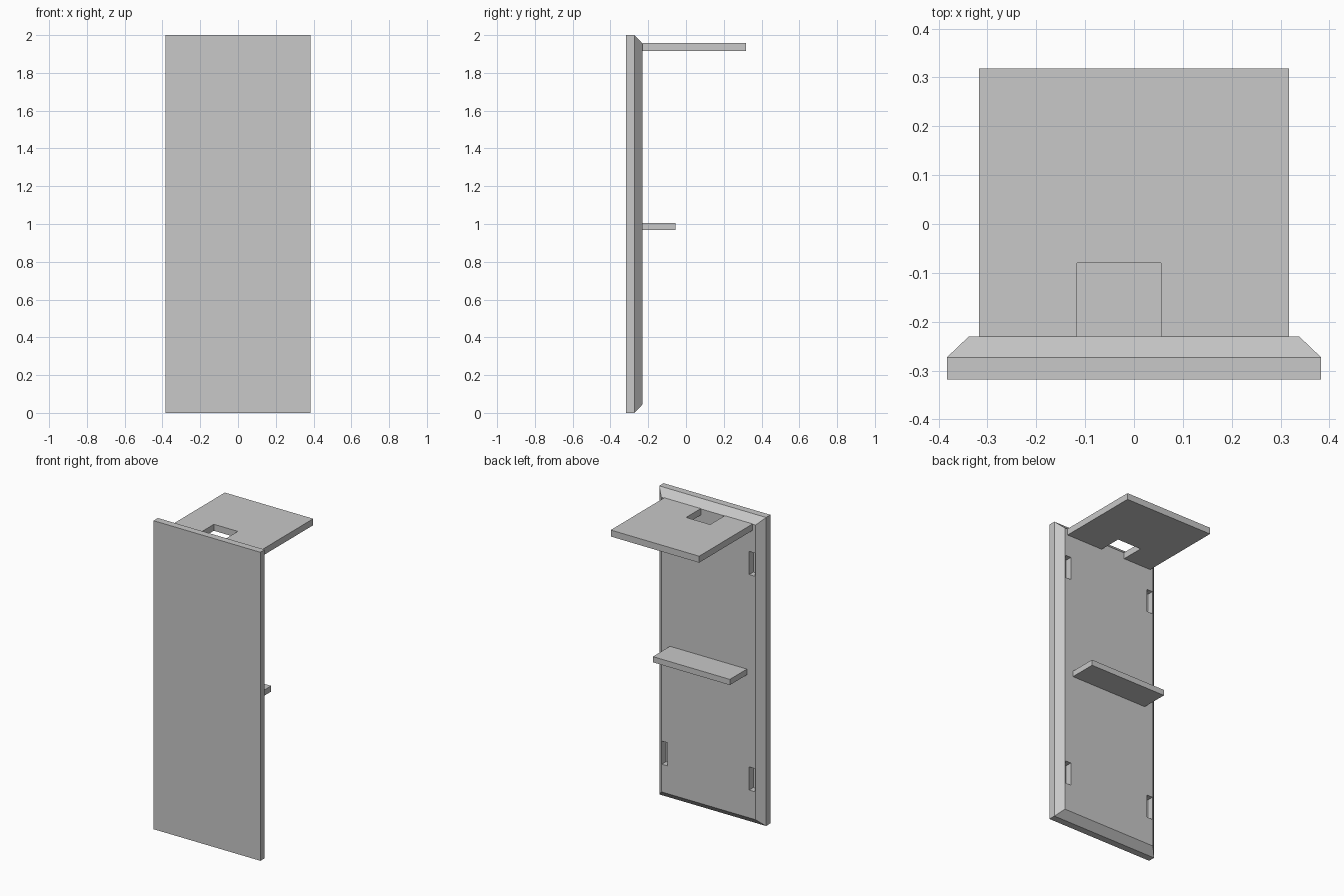
import bpy, bmesh
from mathutils import Vector

default = bpy.data.objects.get("Cube")
if default:
    bpy.data.objects.remove(default, do_unlink=True)

# Single plain grey
grey = bpy.data.materials.new("plain grey")
grey.use_nodes = True
colour = (0.58, 0.58, 0.58, 1)
grey.diffuse_color = colour
grey.node_tree.nodes["Principled BSDF"].inputs["Base Color"].default_value = colour

FRONT, STEP, BACK = -0.318, -0.273, -0.23   # door depth levels
HALF_W, HEIGHT, BEVEL = 0.383, 2.0, 0.045


def finish(name, bm):
    bmesh.ops.recalc_face_normals(bm, faces=bm.faces)
    mesh = bpy.data.meshes.new(name)
    bm.to_mesh(mesh)
    bm.free()
    mesh.materials.append(grey)
    obj = bpy.data.objects.new(name, mesh)
    bpy.context.collection.objects.link(obj)
    return obj


def add_box(bm, low, high):
    low, high = Vector(low), Vector(high)
    verts = bmesh.ops.create_cube(bm, size=1)["verts"]
    bmesh.ops.scale(bm, verts=verts, vec=high - low)
    bmesh.ops.translate(bm, verts=verts, vec=(low + high) / 2)


def slab(name, outline, bottom, top):
    bm = bmesh.new()
    face = bm.faces.new([bm.verts.new((x, y, bottom)) for x, y in outline])
    extruded = bmesh.ops.extrude_face_region(bm, geom=[face], use_keep_orig=True)["geom"]
    moved = [g for g in extruded if isinstance(g, bmesh.types.BMVert)]
    bmesh.ops.translate(bm, verts=moved, vec=(0, 0, top - bottom))
    return finish(name, bm)


# Door panel: rectangle rings lofted front to back, the last one drawn in
bm = bmesh.new()
rings = []
for y, inset in ((FRONT, 0), (STEP, 0), (BACK, BEVEL)):
    w, low, high = HALF_W - inset, inset, HEIGHT - inset
    corners = ((-w, low), (w, low), (w, high), (-w, high))
    rings.append([bm.verts.new((x, y, z)) for x, z in corners])
for a, b in zip(rings, rings[1:]):
    for i in range(4):
        j = (i + 1) % 4
        bm.faces.new((a[i], a[j], b[j], b[i]))
bm.faces.new(rings[0])
bm.faces.new(rings[-1])
panel = finish("door_panel", bm)

# Four latch pockets sunk into the back of the panel
bm = bmesh.new()
for side in (-1, 1):
    for z in (0.225, 1.622):
        x0, x1 = sorted((side * 0.292, side * 0.335))
        add_box(bm, (x0, STEP, z), (x1, BACK + 0.05, z + 0.15))
cutter = finish("pocket_cutter", bm)
cutter.hide_render = True
cut = panel.modifiers.new("pockets", 'BOOLEAN')
cut.operation = 'DIFFERENCE'
cut.solver = 'EXACT'
cut.object = cutter
bpy.context.view_layer.objects.active = panel
bpy.ops.object.modifier_apply(modifier=cut.name)
bpy.data.objects.remove(cutter, do_unlink=True)

# Top shelf with a notch open toward the panel
W, N0, N1, ND = 0.317, -0.117, 0.055, -0.08
slab("top_shelf",
     [(-W, BACK), (N0, BACK), (N0, ND), (N1, ND), (N1, BACK),
      (W, BACK), (W, 0.318), (-W, 0.318)], 1.915, 1.957)

# Narrow middle shelf
M = 0.276
slab("middle_shelf", [(-M, BACK), (M, BACK), (M, -0.055), (-M, -0.055)], 0.968, 1.005)
